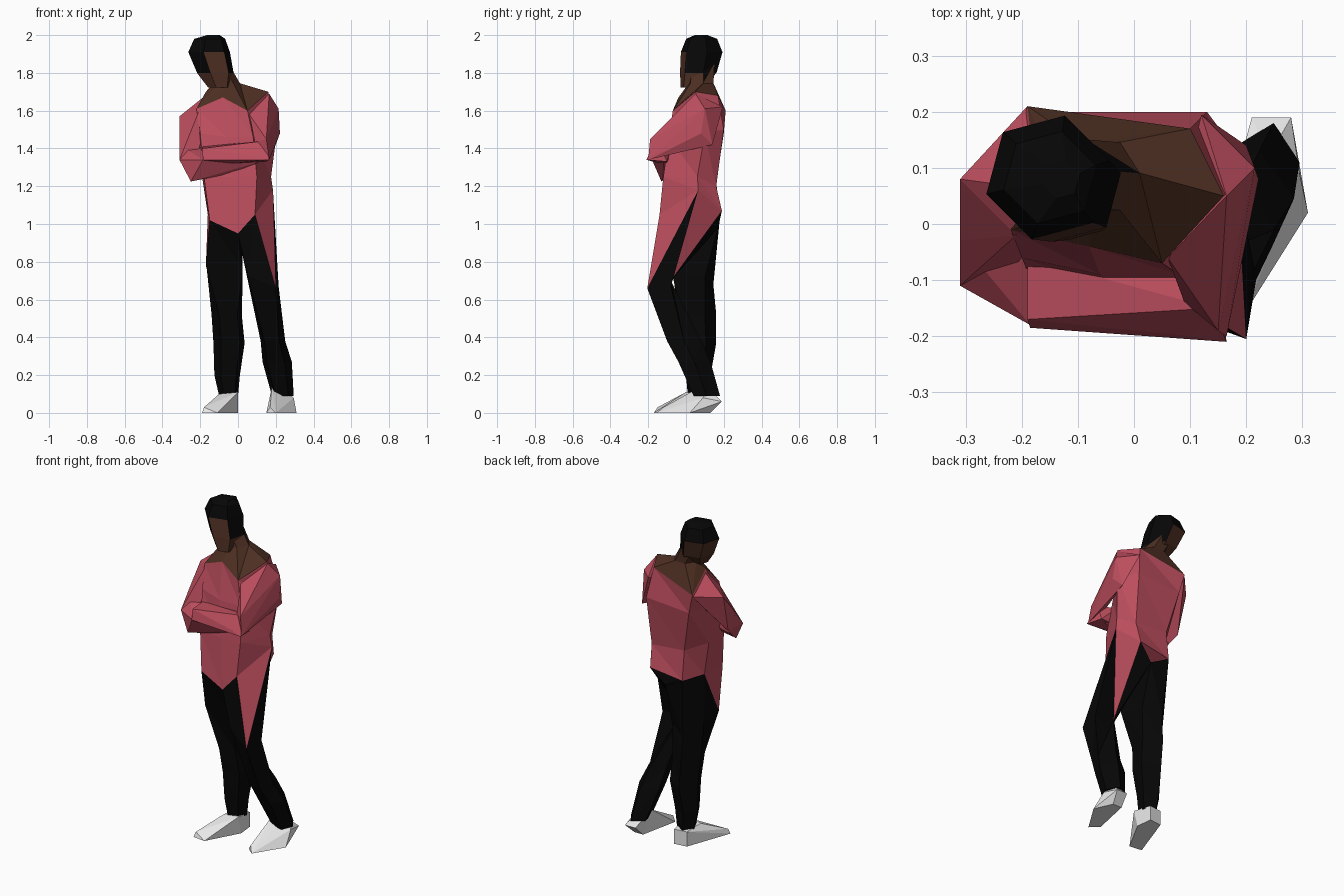
import bpy, bmesh
from math import sin, cos, radians

if "Cube" in bpy.data.objects:
    bpy.data.objects.remove(bpy.data.objects["Cube"])


def material(name, *rgb):
    m = bpy.data.materials.new(name)
    m.use_nodes = True
    m.diffuse_color = (*rgb, 1)
    bsdf = m.node_tree.nodes["Principled BSDF"]
    bsdf.inputs["Base Color"].default_value = (*rgb, 1)
    bsdf.inputs["Roughness"].default_value = 0.9
    return m


SHIRT = material("rose shirt", 0.5, 0.075, 0.11)
SKIN = material("brown skin", 0.075, 0.028, 0.016)
BLACK = material("black cloth and hair", 0.002, 0.002, 0.002)
SHOE = material("white shoe", 0.8, 0.8, 0.8)


def finish(name, bm, mats):
    bmesh.ops.recalc_face_normals(bm, faces=bm.faces)
    mesh = bpy.data.meshes.new(name)
    bm.to_mesh(mesh)
    bm.free()
    for m in mats:
        mesh.materials.append(m)
    ob = bpy.data.objects.new(name, mesh)
    bpy.context.collection.objects.link(ob)
    return ob


def loft(name, rings, mats, accent=(), accent_half=(), flip=()):
    """Skin rings of equal length with triangles. Cells (row, column) in accent
    take the second material; accent_half colours only the first triangle."""
    bm = bmesh.new()
    rows = [[bm.verts.new(p) for p in ring] for ring in rings]
    n = len(rows[0])
    for r in range(len(rows) - 1):
        for c in range(n):
            d = (c + 1) % n
            a, b, e, f = rows[r][c], rows[r][d], rows[r + 1][d], rows[r + 1][c]
            tris = [(a, b, e), (a, e, f)] if (r, c) in flip else [(a, b, f), (b, e, f)]
            for half, tri in enumerate(tris):
                face = bm.faces.new(tri)
                if (r, c) in accent or ((r, c) in accent_half and half == 0):
                    face.material_index = 1
    bm.faces.new(rows[0])
    bm.faces.new(rows[-1])
    return finish(name, bm, mats)


def circle(x, y, z, r, angles):
    return [(x + r * cos(radians(a)), y + r * sin(radians(a)), z) for a in angles]


def hull(name, pts, mat):
    bm = bmesh.new()
    for p in pts:
        bm.verts.new(p)
    bmesh.ops.convex_hull(bm, input=bm.verts)
    return finish(name, bm, [mat])


# Torso rings run: front right, front middle, front left, left, back left, back right, right
hem = [(-.15, -.14, 1.02), (0, -.15, .95), (.09, -.14, 1.05), (.185, .065, 1.18),
       (.11, .19, 1.07), (-.1, .18, 1.04), (-.16, .05, 1.05)]
waist = [(-.18, -.11, 1.25), (-.03, -.12, 1.25), (.1, -.12, 1.25), (.175, .06, 1.25),
         (.12, .16, 1.2), (-.1, .16, 1.22), (-.19, .05, 1.25)]
chest = [(-.2, -.06, 1.48), (-.06, -.09, 1.46), (.08, -.09, 1.46), (.205, .1, 1.48),
         (.13, .2, 1.5), (-.16, .2, 1.48), (-.23, .08, 1.5)]
collar = [(-.22, -.01, 1.61), (-.08, -.04, 1.67), (.05, -.07, 1.6), (.16, .05, 1.7),
          (.1, .17, 1.68), (-.19, .21, 1.6), (-.17, .05, 1.7)]
loft("shirt_body", [hem, waist, chest, collar], [SHIRT])

# Neck and bare shoulders spread from the head to the collar, with a point of hair at the side
compass = (-125, -95, -60, 5, 60, 120, 180)
loft("neck", [circle(-.12, .09, 1.85, .07, compass), circle(-.06, .085, 1.745, .07, compass),
              collar], [SKIN, BLACK], accent_half=[(0, 3)])

# Head with hair; the accent cells are bare skin
six = range(-105, 255, 60)
skin_cells = [(0, c) for c in range(6)] + [(1, 0), (1, 3), (1, 4)]
head = loft("head", [circle(-.1, .03, 1.722, .06, six), circle(-.12, .065, 1.8, .1, six),
                     circle(-.153, .083, 1.91, .114, six), circle(-.15, .083, 1.98, .085, six),
                     circle(-.13, .08, 2, .035, six)], [BLACK, SKIN], accent=skin_cells)
for face in head.data.polygons:
    if face.center.z < 1.73:
        face.material_index = 1

# Crossed arms: broad sleeves from the shoulders, forearms folded over each other
hull("left_upper_arm", [(.165, .05, 1.69), (.215, .1, 1.61), (.12, .195, 1.62), (.06, -.06, 1.58),
                        (.222, .08, 1.48), (.2, .14, 1.42), (.165, -.2, 1.34),
                        (.15, -.19, 1.45), (.09, -.14, 1.43)], SHIRT)
hull("left_forearm", [(.165, -.21, 1.34), (.1, -.2, 1.36), (.14, -.15, 1.44), (.06, -.08, 1.42),
                      (.15, -.1, 1.33), (-.19, -.06, 1.41), (-.19, -.17, 1.4),
                      (-.185, -.185, 1.34), (-.15, -.1, 1.31)], SHIRT)
hull("right_upper_arm", [(-.16, .06, 1.69), (-.19, .21, 1.59), (-.31, .08, 1.57), (-.21, -.02, 1.59),
                         (-.31, -.03, 1.44), (-.31, -.11, 1.34), (-.2, -.06, 1.42),
                         (-.3, .02, 1.34), (-.25, -.12, 1.23)], SHIRT)
hull("right_forearm", [(-.31, -.11, 1.34), (-.25, -.13, 1.225), (-.185, -.18, 1.34),
                       (-.28, -.03, 1.3), (-.05, -.11, 1.265), (.12, -.12, 1.33),
                       (-.19, -.06, 1.4), (-.31, -.03, 1.42)], SHIRT)


def leg_ring(inner, outer, front, back, z):
    shape = ((.15, .1), (.75, 0), (1, .5), (.6, 1), (0, .7))
    return [(inner + (outer - inner) * s, front + (back - front) * t, z) for s, t in shape]


# Legs: hips share the hem points, and the shirt runs down to the knee in points
crotch = (.02, .17, .98)
left_knee = [(.05, -.15, .73), (.2, -.205, .66), (.215, -.08, .67), (.08, -.08, .7), (.05, -.11, .71)]
loft("left_leg", [hem[1:5] + [crotch], left_knee, leg_ring(.12, .25, -.1, .08, .38),
                  leg_ring(.13, .285, -.04, .13, .27), leg_ring(.18, .295, .04, .18, .09)],
     [BLACK, SHIRT], accent_half=[(0, 1), (0, 2)], flip=[(0, 2)])

right_hip = [hem[1], hem[0], hem[6], hem[5], crotch]
right_knee = [(.025, -.08, .76), (-.17, -.075, .78), (-.165, .06, .76), (-.08, .145, .68), (.025, .1, .72)]
loft("right_leg", [right_hip, right_knee, leg_ring(.02, -.14, -.04, .16, .52),
                   leg_ring(.035, -.13, -.02, .16, .37), leg_ring(.01, -.125, 0, .13, .2),
                   leg_ring(0, -.1, .01, .12, .09)],
     [BLACK, SHIRT], accent_half=[(0, 1)])

# Shoes
hull("left_shoe", [(.15, -.11, 0), (.2, -.155, 0), (.17, -.12, .03), (.31, .02, 0), (.26, .13, 0),
                   (.2, .13, 0), (.21, .19, .06), (.28, .19, .06), (.18, .08, .14),
                   (.24, .12, .13), (.295, .09, .08)], SHOE)
hull("right_shoe", [(-.19, -.16, 0), (-.11, -.17, 0), (-.18, -.15, .03), (0, .03, 0), (-.01, .13, 0),
                    (-.09, .12, 0), (-.1, 0, .1), (0, 0, .11), (-.01, .13, .09), (-.09, .12, .09)], SHOE)
